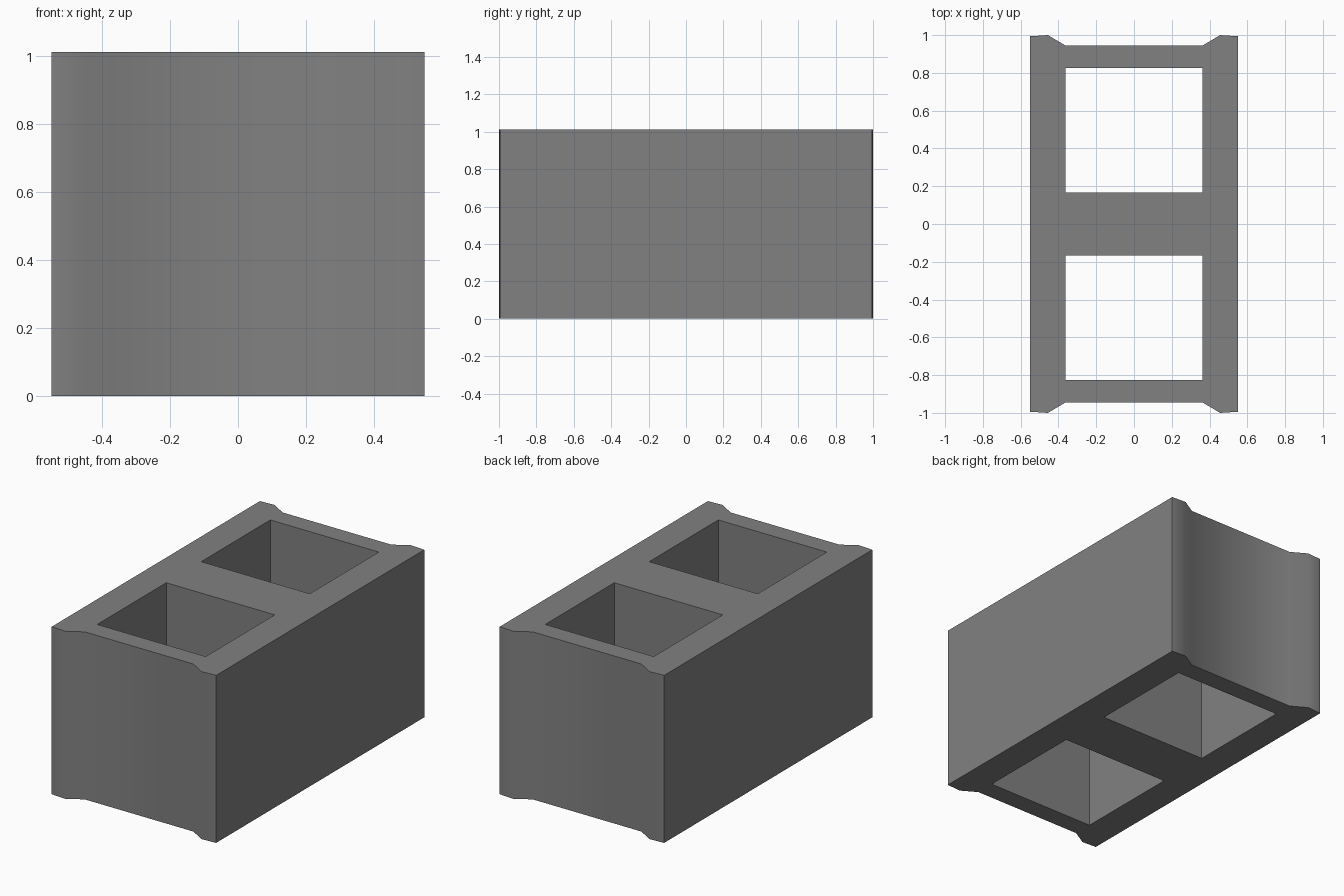
import bpy, bmesh, math

if "Cube" in bpy.data.objects:
    bpy.data.objects.remove(bpy.data.objects["Cube"])

HEIGHT = 1.013

# Quarter outline of the block: outer corner, end lug, recessed end face
quarter = [(0.55, 0.994), (0.456, 1.0), (0.363, 0.945)]
half = quarter + [(-x, y) for x, y in reversed(quarter)]
outline = half + [(-x, -y) for x, y in half]


def rect(x0, x1, y0, y1):
    return [(x0, y0), (x1, y0), (x1, y1), (x0, y1)]


# Two square cores through the block
cores = [rect(-0.363, 0.363, 0.167, 0.827), rect(-0.363, 0.363, -0.827, -0.167)]

bm = bmesh.new()
edges = []
for loop in [outline] + cores:
    vs = [bm.verts.new((x, y, 0)) for x, y in loop]
    edges += [bm.edges.new((vs[i], vs[(i + 1) % len(vs)])) for i in range(len(vs))]

# Fill the cross-section around the cores, then extrude it upwards
bmesh.ops.triangle_fill(bm, use_beauty=True, use_dissolve=False, edges=edges, normal=(0, 0, 1))
res = bmesh.ops.extrude_face_region(bm, geom=bm.faces[:], use_keep_orig=True)
top = [g for g in res["geom"] if isinstance(g, bmesh.types.BMVert)]
bmesh.ops.translate(bm, verts=top, vec=(0, 0, HEIGHT))
bmesh.ops.recalc_face_normals(bm, faces=bm.faces[:])

mesh = bpy.data.meshes.new("hollow_block")
bm.to_mesh(mesh)
bm.free()
block = bpy.data.objects.new("hollow_block", mesh)
bpy.context.collection.objects.link(block)

# Dark grey concrete
concrete = bpy.data.materials.new("concrete")
concrete.diffuse_color = (0.22, 0.22, 0.22, 1)
concrete.use_nodes = True
concrete.node_tree.nodes["Principled BSDF"].inputs["Base Color"].default_value = concrete.diffuse_color
mesh.materials.append(concrete)

# Smooth the shallow bends on the ends, keep the right angles crisp
bpy.context.view_layer.objects.active = block
block.select_set(True)
bpy.ops.object.shade_smooth_by_angle(angle=math.radians(45))
